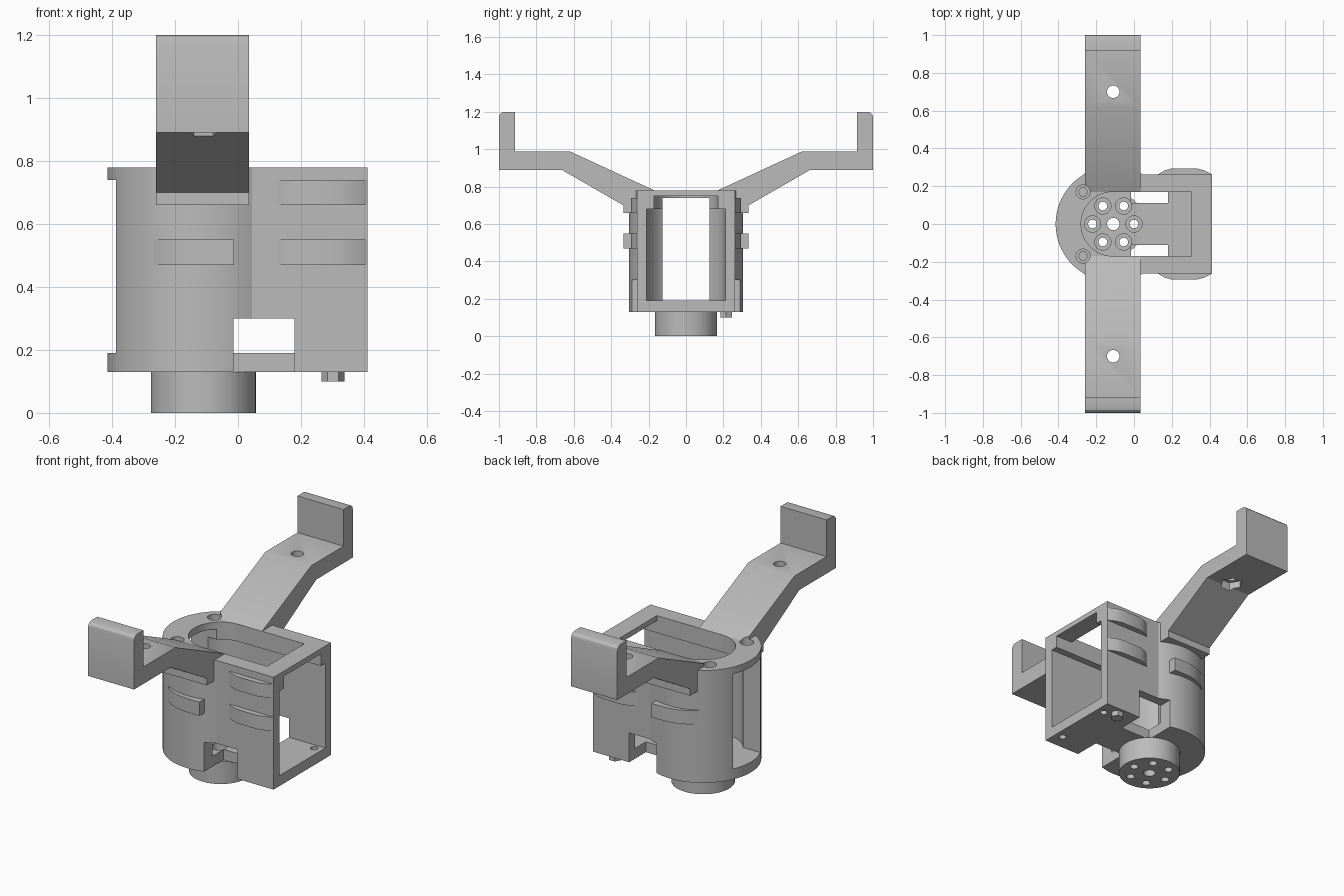
import bpy, bmesh, math

if "Cube" in bpy.data.objects:
    bpy.data.objects.remove(bpy.data.objects["Cube"])

CX = -0.11  # axis of the round part
grey = bpy.data.materials.new("light_grey")
grey.diffuse_color = (0.5, 0.5, 0.5, 1)
grey.use_nodes = True
grey.node_tree.nodes["Principled BSDF"].inputs["Base Color"].default_value = grey.diffuse_color


def prism(name, pts, lo, hi, axis="z"):
    """Extrude a 2D outline: xy outline along z, or yz outline along x."""
    def place(p, h):
        return (p[0], p[1], h) if axis == "z" else (h, p[0], p[1])
    bm = bmesh.new()
    a = [bm.verts.new(place(p, lo)) for p in pts]
    b = [bm.verts.new(place(p, hi)) for p in pts]
    n = len(pts)
    bm.faces.new(a)
    bm.faces.new(b)
    for i in range(n):
        j = (i + 1) % n
        bm.faces.new((a[i], a[j], b[j], b[i]))
    bmesh.ops.recalc_face_normals(bm, faces=bm.faces)
    me = bpy.data.meshes.new(name)
    bm.to_mesh(me)
    bm.free()
    me.materials.append(grey)
    ob = bpy.data.objects.new(name, me)
    bpy.context.collection.objects.link(ob)
    return ob


def ring(x, y, r, n=32, start=0.0):
    return [(x + r * math.cos(start + i * math.tau / n),
             y + r * math.sin(start + i * math.tau / n)) for i in range(n)]


def rect(x0, x1, y0, y1):
    return [(x0, y0), (x1, y0), (x1, y1), (x0, y1)]


def capsule(r, half, x_end, n=48):
    """Round on the -x side, square on the +x side."""
    a0 = math.asin(min(1, half / r))
    arc = [a0 + (math.tau - 2 * a0) * i / n for i in range(n + 1)]
    pts = [(CX + r * math.cos(a), r * math.sin(a)) for a in arc]
    return pts + [(x_end, -half), (x_end, half)]


def cut(targets, pts, lo, hi):
    cutter = prism("cutter", pts, lo, hi)
    cutter.hide_render = True
    for ob in targets:
        mod = ob.modifiers.new("cut", "BOOLEAN")
        mod.operation = "DIFFERENCE"
        mod.solver = "EXACT"
        mod.object = cutter
        dg = bpy.context.evaluated_depsgraph_get()
        me = bpy.data.meshes.new_from_object(ob.evaluated_get(dg))
        ob.modifiers.clear()
        ob.data = me
    bpy.data.objects.remove(cutter)


# main housing and round foot
housing = prism("housing", capsule(0.305, 0.263, 0.412), 0.13, 0.78)
foot = prism("round_foot", ring(CX, 0, 0.167, 48), 0, 0.13)
parts = [housing, foot]

# hollow interior, top slot, rear window
cut([housing], capsule(0.21, 0.21, 0.6), 0.19, 0.68)
cut([housing], capsule(0.17, 0.17, 0.6), 0.6, 0.75)
cut([housing], capsule(0.17, 0.17, 0.305), 0.7, 0.9)
cut([housing], rect(-0.6, -0.2, -0.125, 0.125), 0.19, 0.74)

# bolt holes through floor and foot, with counterbores
cut([housing, foot], ring(CX, 0, 0.033, 24), -0.1, 0.25)
for i in range(6):
    a = i * math.tau / 6
    x, y = CX + 0.11 * math.cos(a), 0.11 * math.sin(a)
    cut([housing, foot], ring(x, y, 0.023, 20), -0.1, 0.25)
    cut([housing, foot], ring(x, y, 0.043, 24), 0.08, 0.25)

# square stop under the floor
parts.append(prism("floor_peg", ring(0.302, 0.215, 0.036, 6), 0.1, 0.14))

for s, side in ((-1, "front"), (1, "back")):
    # lower side notch and floor hole
    cut([housing], rect(-0.015, 0.18, min(s * 0.11, s * 0.5), max(s * 0.11, s * 0.5)), 0.05, 0.30)
    cut([housing], ring(0.365, s * 0.175, 0.02, 20), 0.05, 0.25)

    # bent arm with upright end
    prof = [(0.17, 0.78), (0.62, 0.988), (0.915, 0.988), (0.915, 1.2), (0.97, 1.2),
            (0.985, 1.196), (0.996, 1.185), (1.0, 1.17), (1.0, 0.89), (0.665, 0.89),
            (0.335, 0.70), (0.335, 0.66), (0.24, 0.66), (0.24, 0.74), (0.17, 0.74)]
    arm = prism(side + "_arm", [(s * y, z) for y, z in prof], -0.26, 0.035, "x")
    cut([arm], ring(CX, s * 0.7, 0.033, 24), 0.7, 1.1)
    cut([arm], ring(CX, s * 0.7, 0.06, 6), 0.7, 0.93)
    parts.append(arm)

    # screw hole with hexagonal pocket in the top rim
    cut([housing, arm], ring(-0.27, s * 0.17, 0.037, 24), 0.74, 0.9)
    cut([housing, arm], ring(-0.27, s * 0.17, 0.024, 6), 0.64, 0.9)

    # wedge ribs on the outer walls
    wedge = [(0.125, 0.25), (0.125, 0.262), (0.16, 0.282), (0.2, 0.295), (0.33, 0.295),
             (0.37, 0.285), (0.412, 0.263), (0.412, 0.25)]
    for z in (0.47, 0.66):
        parts.append(prism(side + "_box_rib", [(x, s * y) for x, y in wedge], z, z + 0.08))
    hook = [(-0.28, 0.25), (-0.23, 0.295), (-0.17, 0.322), (-0.11, 0.334),
            (-0.013, 0.335), (-0.013, 0.25)]
    parts.append(prism(side + "_round_rib", [(x, s * y) for x, y in hook], 0.47, 0.55))

# smooth round walls, keep edges sharp
bpy.ops.object.select_all(action="DESELECT")
for ob in parts:
    ob.select_set(True)
bpy.context.view_layer.objects.active = housing
bpy.ops.object.shade_smooth_by_angle(angle=math.radians(25))
